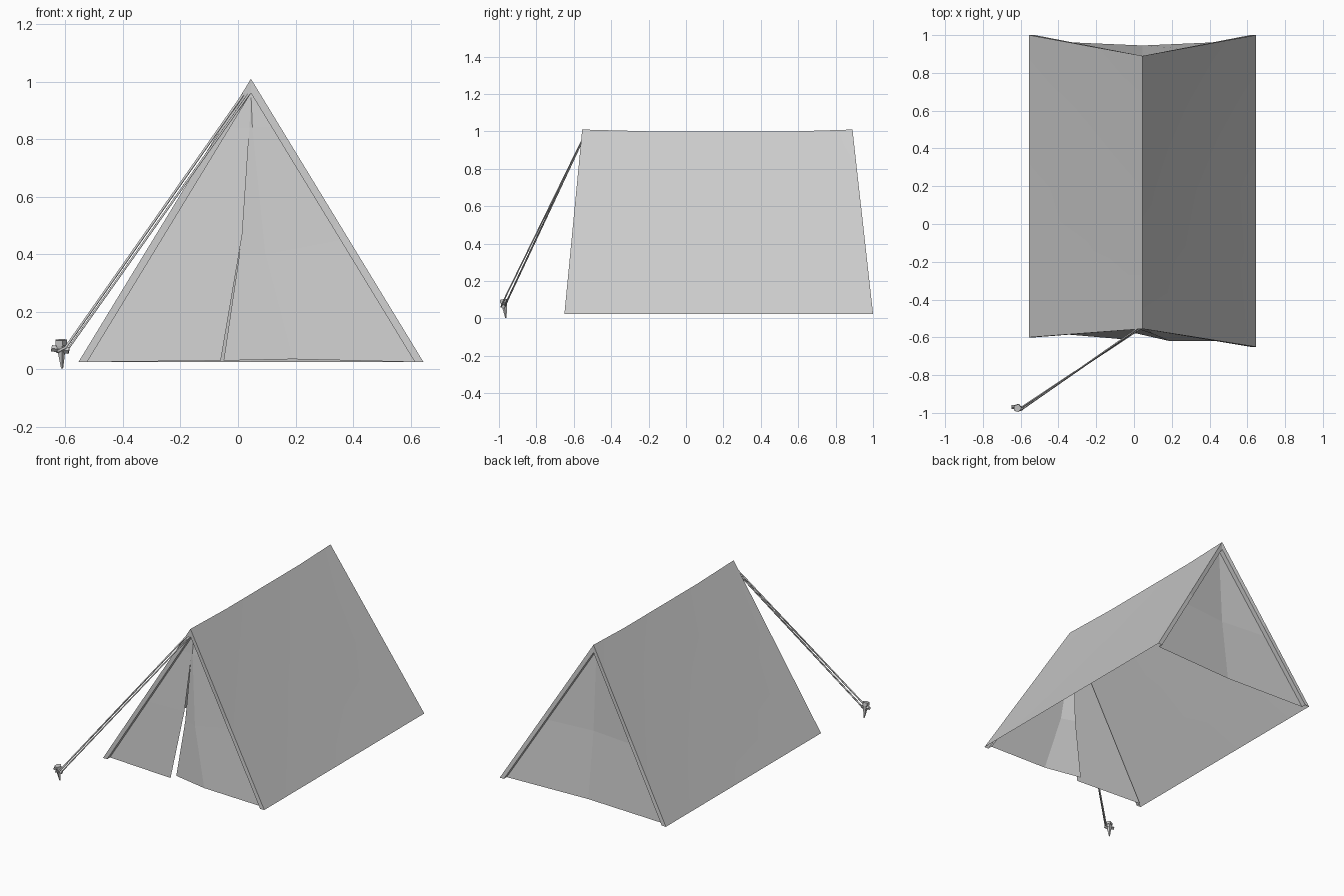
import bpy, bmesh
from mathutils import Vector

if "Cube" in bpy.data.objects:
    bpy.data.objects.remove(bpy.data.objects["Cube"])

CX, BASE, TOP = 0.045, 0.025, 1.01
INNER_TOP = 0.96


def patch(name, rows, out):
    """Grid sheet through rows of points, facing roughly towards out."""
    bm = bmesh.new()
    grid = [[bm.verts.new(p) for p in row] for row in rows]
    for a, b in zip(grid, grid[1:]):
        for i in range(len(a) - 1):
            bm.faces.new((a[i], a[i + 1], b[i + 1], b[i]))
    bmesh.ops.remove_doubles(bm, verts=bm.verts, dist=0.0005)
    bm.normal_update()
    total = sum((f.normal * f.calc_area() for f in bm.faces), Vector())
    if total.dot(Vector(out)) < 0:
        bmesh.ops.reverse_faces(bm, faces=bm.faces)
    return finish(name, bm)


def finish(name, bm):
    me = bpy.data.meshes.new(name)
    bm.to_mesh(me)
    bm.free()
    ob = bpy.data.objects.new(name, me)
    bpy.context.collection.objects.link(ob)
    return ob


def lerp(a, b, t):
    return Vector(a).lerp(Vector(b), t)


def side_edge(side, y_low, y_top, z):
    """Point on the inner rim of the end opening at height z."""
    t = (z - BASE) / (INNER_TOP - BASE)
    return lerp((CX + side * 0.57, y_low, BASE), (CX, y_top, INNER_TOP), t)


# Roof sheets and folded hems at both ends
for side, label, y_front in ((-1, "left", -0.60), (1, "right", -0.65)):
    xb = CX + side * 0.6
    rows = []
    for v in (0, 0.5, 1):
        front = lerp((xb, y_front, BASE), (CX, -0.555, TOP), v)
        back = lerp((xb, 1.0, BASE), (CX, 0.89, TOP), v)
        row = []
        for u in (0, 0.26, 0.5, 0.78, 1):
            p = lerp(front, back, u)
            if 0 < u < 1:
                if v == 1:
                    p.z -= 0.01
                elif v == 0.5:
                    p += Vector((-side * 0.008, 0, -0.005))
            row.append(p)
        rows.append(row)
    roof = patch("roof_" + label, rows, (side, 0, 0.6))
    bpy.context.view_layer.objects.active = roof
    roof.select_set(True)
    bpy.ops.object.shade_smooth_by_angle()
    roof.select_set(False)

    for end, y_low, y_top, d in (("front", y_front, -0.555, 0.03),
                                 ("back", 1.0, 0.89, -0.03)):
        hem = []
        for v in (0, 0.5, 1):
            outer = lerp((xb, y_low, BASE), (CX, y_top, TOP), v)
            inner = lerp((CX + side * 0.57, y_low, BASE), (CX, y_top, INNER_TOP), v)
            hem.append([outer, inner, inner + Vector((0, d, 0))])
        patch(f"{end}_hem_{label}", hem, (-side * 0.3, -d * 60, 0))

# Back wall, slack along its middle fold
rows = []
for z, y_mid in ((BASE, 0.945), (0.45, 0.89), (INNER_TOP, 0.86)):
    a, b = (side_edge(s, 0.97, 0.86, z) for s in (-1, 1))
    rows.append([a, (CX, y_mid, z), b])
patch("back_wall", rows, (0, 1, 0))

# Front door flaps; the right one folds back behind the left one
APEX = (CX, -0.525, INNER_TOP)
left_edge = [(-0.06, -0.61, 0.03), (0.015, -0.575, 0.47), (0.04, -0.535, 0.84), APEX]
fold = [(0.19, -0.62, 0.035), (0.095, -0.58, 0.40), (0.05, -0.54, 0.84), APEX]
tuck = [(-0.05, -0.565, 0.03), (0.005, -0.55, 0.40), (0.035, -0.53, 0.84), APEX]
heights = (BASE, 0.45, 0.84, INNER_TOP)
patch("door_flap_left",
      [[side_edge(-1, -0.57, -0.525, z), e] for z, e in zip(heights, left_edge)],
      (0, -1, 0))
patch("door_flap_right",
      [[side_edge(1, -0.62, -0.525, z), f, t] for z, f, t in zip(heights, fold, tuck)],
      (0, -1, 0))

# Guy rope: two strands looping round the peg
cu = bpy.data.curves.new("guy_rope", "CURVE")
cu.dimensions = "3D"
cu.bevel_depth = 0.005
cu.bevel_resolution = 0
cu.use_fill_caps = True
sp = cu.splines.new("POLY")
path = [(0.025, -0.55, 0.965), (-0.60, -0.985, 0.075), (-0.625, -0.988, 0.062),
        (-0.63, -0.965, 0.06), (-0.60, -0.96, 0.065), (0.04, -0.55, 0.96)]
path[-2] = (-0.595, -0.97, 0.065)
sp.points.add(len(path) - 1)
for p, co in zip(sp.points, path):
    p.co = (*co, 1)
bpy.context.collection.objects.link(bpy.data.objects.new("guy_rope", cu))


# Ground peg: spike, head and hook, slightly tilted
def cone(name, a, b, r1, r2, sides=5):
    a, b = Vector(a), Vector(b)
    bpy.ops.mesh.primitive_cone_add(vertices=sides, radius1=r1, radius2=r2,
                                    depth=(b - a).length, location=(a + b) / 2)
    ob = bpy.context.object
    ob.name = name
    ob.rotation_euler = (b - a).to_track_quat("Z", "Y").to_euler()
    return ob


cone("peg_spike", (-0.612, -0.963, 0.003), (-0.616, -0.972, 0.085), 0.004, 0.018)
cone("peg_head", (-0.616, -0.972, 0.083), (-0.617, -0.975, 0.102), 0.022, 0.022)
cone("peg_hook", (-0.648, -0.968, 0.073), (-0.588, -0.976, 0.064), 0.011, 0.011, 4)
